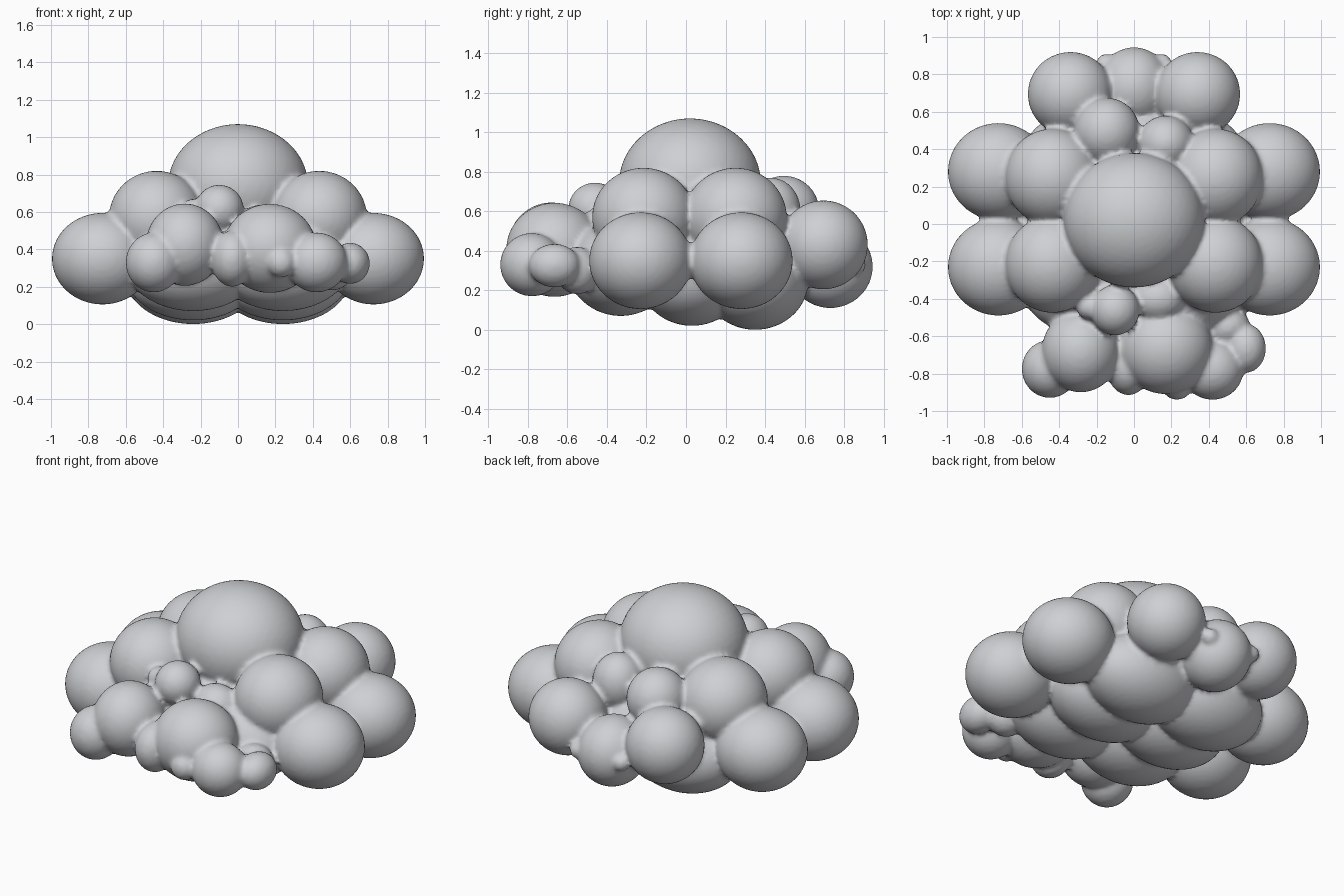
import bpy, bmesh
from mathutils import Matrix, Vector

cube = bpy.data.objects.get("Cube")
if cube:
    bpy.data.objects.remove(cube, do_unlink=True)

mat = bpy.data.materials.new("cloud_grey")
mat.use_nodes = True
GREY = (0.62, 0.63, 0.65, 1)
mat.diffuse_color = GREY
mat.node_tree.nodes["Principled BSDF"].inputs["Base Color"].default_value = GREY

bm = bmesh.new()


def puff(centre, radii, mirror=False):
    """Add one rounded lobe, optionally with its twin across x = 0."""
    for side in ((1, -1) if mirror else (1,)):
        place = Matrix.Translation(Vector((side * centre[0], centre[1], centre[2])))
        bmesh.ops.create_icosphere(bm, subdivisions=4, radius=1,
                                   matrix=place @ Matrix.Diagonal((*radii, 1)))


# Core and crown
puff((0, 0, 0.4), (0.54, 0.6, 0.22))
puff((0, 0.02, 0.74), (0.375, 0.36, 0.33))

# Two rows of side lobes
for y in (-0.23, 0.28):
    puff((0.725, y, 0.35), (0.27, 0.26, 0.245), True)
for y in (-0.215, 0.25):
    puff((0.435, y, 0.57), (0.255, 0.26, 0.25), True)

# Flattened underside lobes
for y, z in ((0.35, 0.25), (0.03, 0.27), (-0.33, 0.32)):
    puff((0.24, y, z), (0.36, 0.27, 0.25), True)

# Back lobes
puff((0.34, 0.695, 0.43), (0.228, 0.225, 0.225), True)
puff((0, 0.73, 0.32), (0.2, 0.215, 0.21))
puff((0.15, 0.86, 0.33), (0.05, 0.05, 0.05), True)
puff((-0.145, 0.495, 0.6), (0.175, 0.18, 0.18))
puff((0.17, 0.43, 0.6), (0.15, 0.15, 0.17))

# Large front lobes
puff((-0.285, -0.68, 0.425), (0.208, 0.22, 0.22))
puff((0.17, -0.665, 0.405), (0.25, 0.245, 0.238))

# Small front lobes
puff((-0.45, -0.775, 0.33), (0.15, 0.155, 0.16))
puff((0.42, -0.78, 0.33), (0.165, 0.16, 0.16))
puff((-0.03, -0.77, 0.35), (0.115, 0.145, 0.15))
puff((0.23, -0.865, 0.33), (0.08, 0.075, 0.08))
puff((0.6, -0.665, 0.325), (0.105, 0.13, 0.11))
puff((0.5, -0.55, 0.3), (0.12, 0.11, 0.12))
puff((-0.1, -0.46, 0.615), (0.13, 0.135, 0.13))
puff((-0.24, -0.44, 0.6), (0.07, 0.07, 0.07))
puff((0.13, -0.4, 0.52), (0.14, 0.12, 0.12))

mesh = bpy.data.meshes.new("cloud")
bm.to_mesh(mesh)
bm.free()
mesh.materials.append(mat)
cloud = bpy.data.objects.new("cloud", mesh)
bpy.context.collection.objects.link(cloud)

# Fuse the lobes into one skin
fuse = cloud.modifiers.new("fuse", "REMESH")
fuse.mode = "VOXEL"
fuse.voxel_size = 0.016
fuse.use_smooth_shade = True
soften = cloud.modifiers.new("soften", "SMOOTH")
soften.factor = 0.5
soften.iterations = 2
